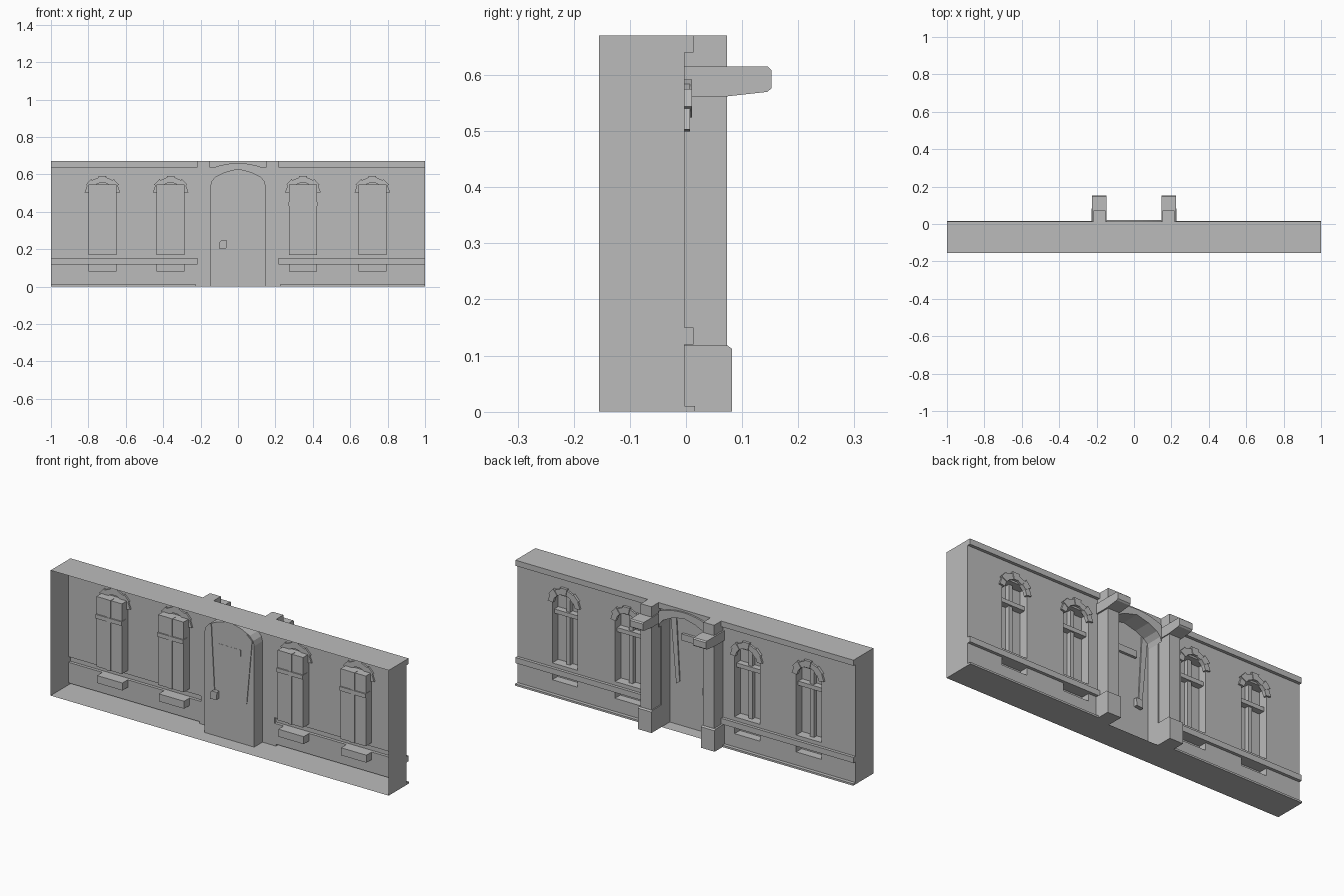
import bpy, bmesh, math

if "Cube" in bpy.data.objects:
    bpy.data.objects.remove(bpy.data.objects["Cube"])

stone = bpy.data.materials.new("plain_grey")
stone.use_nodes = True
stone.diffuse_color = (0.5, 0.5, 0.5, 1)
stone.node_tree.nodes["Principled BSDF"].inputs["Base Color"].default_value = (0.5, 0.5, 0.5, 1)

WALL, BACK, TOP = -0.003, -0.155, 0.67
RELIEF = 0.013
DOOR_HALF = 0.147
WINDOWS = (-0.725, -0.36, 0.347, 0.718)
HALF = 0.075


def finish(name, bm, recalc=True):
    bmesh.ops.remove_doubles(bm, verts=bm.verts, dist=0.0001)
    if recalc:
        bmesh.ops.recalc_face_normals(bm, faces=bm.faces)
    mesh = bpy.data.meshes.new(name)
    bm.to_mesh(mesh)
    bm.free()
    mesh.materials.append(stone)
    obj = bpy.data.objects.new(name, mesh)
    bpy.context.collection.objects.link(obj)
    return obj


def extrude(name, outline, a, b, axis="y", caps="ab"):
    """Sweep a closed outline along y (outline in x, z) or x (outline in y, z)."""
    bm = bmesh.new()

    def place(p, t):
        return bm.verts.new((p[0], t, p[1]) if axis == "y" else (t, p[0], p[1]))

    start = [place(p, a) for p in outline]
    end = [place(p, b) for p in outline]
    for i in range(len(outline)):
        j = (i + 1) % len(outline)
        bm.faces.new((start[i], start[j], end[j], end[i]))
    if "a" in caps:
        bm.faces.new(start)
    if "b" in caps:
        bm.faces.new(end[::-1])
    return finish(name, bm)


def rect(x0, x1, z0, z1):
    return [(x0, z0), (x1, z0), (x1, z1), (x0, z1)]


def recess(name, outline, depth):
    """Open niche sunk inward from the wall plane."""
    obj = extrude(name, outline, WALL - depth, WALL, caps="a")
    cap = max(obj.data.polygons, key=lambda f: abs(f.normal.y) * f.area)
    if cap.normal.y < 0:
        obj.data.flip_normals()
    return obj


def sheet(name, profile, xs, is_hole=lambda x, z: False):
    """Wall skin following a (y, z) profile, with cells left out for openings."""
    bm = bmesh.new()
    for (y0, z0), (y1, z1) in zip(profile, profile[1:]):
        for x0, x1 in zip(xs, xs[1:]):
            if y0 == y1 == WALL and is_hole((x0 + x1) / 2, (z0 + z1) / 2):
                continue
            quad = ((x1, y0, z0), (x0, y0, z0), (x0, y1, z1), (x1, y1, z1))
            bm.faces.new([bm.verts.new(p) for p in quad])
    return finish(name, bm, recalc=False)


# Wall profiles, from the floor up to the roof slab
floor = [(BACK, 0), (0.016, 0), (0.016, 0.01), (WALL, 0.01)]
low = [(WALL, 0.08), (WALL, 0.12)]
band = [(RELIEF, 0.12), (RELIEF, 0.15), (WALL, 0.15)]
upper = [(WALL, 0.17), (WALL, 0.545), (WALL, 0.64)]
cornice = [(RELIEF, 0.64), (RELIEF, TOP), (BACK, TOP)]
full = floor + low + band + upper + cornice


def wall_hole(x, z):
    near = any(abs(x - c) < HALF for c in WINDOWS)
    return near and (0.17 < z < 0.545 or 0.08 < z < 0.12)


# Walls on both sides, piers behind the pilasters, end panels
for s, side in ((-1, "right"), (1, "left")):
    cuts = [s, s * 0.205]
    for c in WINDOWS:
        if c * s > 0:
            cuts += [c - HALF, c + HALF]
    sheet(side + "_wall", full, sorted(cuts), wall_hole)
    sheet(side + "_pier", floor + upper + cornice, sorted((s * 0.205, s * DOOR_HALF)))
    bm = bmesh.new()
    bm.faces.new([bm.verts.new((s, y, z)) for y, z in full[::s]])
    finish(side + "_end_panel", bm, recalc=False)

# Slabs above and below the doorway
sheet("door_threshold", [(BACK, 0), (WALL, 0)], [-DOOR_HALF, DOOR_HALF])
sheet("door_cornice", cornice, [-DOOR_HALF, DOOR_HALF])

# Windows with vents, cross bars and arch stones
for n, c in enumerate(WINDOWS, 1):
    recess(f"window_{n}_niche", rect(c - HALF, c + HALF, 0.17, 0.545), 0.05)
    recess(f"vent_{n}", rect(c - HALF, c + HALF, 0.08, 0.12), 0.045)
    extrude(f"window_{n}_mullion", rect(c - 0.011, c + 0.011, 0.17, 0.547), -0.058, -0.03)
    extrude(f"window_{n}_transom", rect(c - 0.077, c + 0.077, 0.43, 0.452), -0.06, -0.02)
    stones = 7
    for k in range(stones):
        a0 = math.radians(8 + 164 * k / stones)
        a1 = math.radians(8 + 164 * (k + 1) / stones)
        proud = k % 2
        inner, outer = 0.066, 0.104 if proud else 0.096
        pts = [(c + r * math.cos(a), 0.49 + r * math.sin(a))
               for r, a in ((inner, a0), (outer, a0), (outer, a1), (inner, a1))]
        extrude(f"window_{n}_arch_stone_{k + 1}", pts, -0.012, 0.011 if proud else 0.007)

# Door niche with a pointed, rounded head
half_arch = [(DOOR_HALF, 0.54), (0.14, 0.565), (0.12, 0.588), (0.07, 0.612), (0, 0.63)]
arch = half_arch + [(-x, z) for x, z in half_arch[-2::-1]]
recess("door_niche", [(-DOOR_HALF, 0), (DOOR_HALF, 0)] + arch, 0.07)

# Wall above the door and its hood moulding
bm = bmesh.new()
outline = arch + [(-DOOR_HALF, 0.64), (DOOR_HALF, 0.64)]
bm.faces.new([bm.verts.new((x, WALL, z)) for x, z in outline[::-1]])
finish("door_spandrel", bm, recalc=False)
hood_top = [(DOOR_HALF * k / 6, 0.66 - 0.03 * (k / 6) ** 2) for k in range(-6, 7)]
extrude("door_hood", arch + hood_top, WALL, 0.022)

# Door fittings
DOOR_Y = WALL - 0.07
extrude("door_plate", rect(-0.068, 0.068, 0.463, 0.498), DOOR_Y - 0.001, DOOR_Y + 0.014)
for s, side in ((-1, "right"), (1, "left")):
    strap = [(0.085, 0.235), (0.105, 0.22), (0.137, 0.565), (0.105, 0.592)]
    extrude(side + "_door_strap", [(s * x, z) for x, z in strap], DOOR_Y - 0.004, DOOR_Y + 0.006)
knob = [(-0.1, 0.2), (-0.062, 0.205), (-0.06, 0.245), (-0.09, 0.245), (-0.1, 0.235)]
extrude("door_handle", knob, DOOR_Y - 0.02, DOOR_Y + 0.02)

# Pilasters: plinth, shaft and projecting capital
plinth = [(WALL, 0), (0.082, 0), (0.082, 0.112), (0.074, 0.118), (WALL, 0.118)]
shaft = [(WALL, 0.115), (0.073, 0.115), (0.073, TOP), (WALL, TOP)]
capital = [(WALL, 0.562), (0.073, 0.562), (0.145, 0.57), (0.152, 0.576),
           (0.152, 0.609), (0.146, 0.615), (WALL, 0.615)]
for s, side in ((-1, "right"), (1, "left")):
    extrude(side + "_plinth", plinth, s * 0.147, s * 0.227, axis="x")
    extrude(side + "_shaft", shaft, s * 0.153, s * 0.217, axis="x")
    extrude(side + "_capital", capital, s * 0.148, s * 0.225, axis="x")
